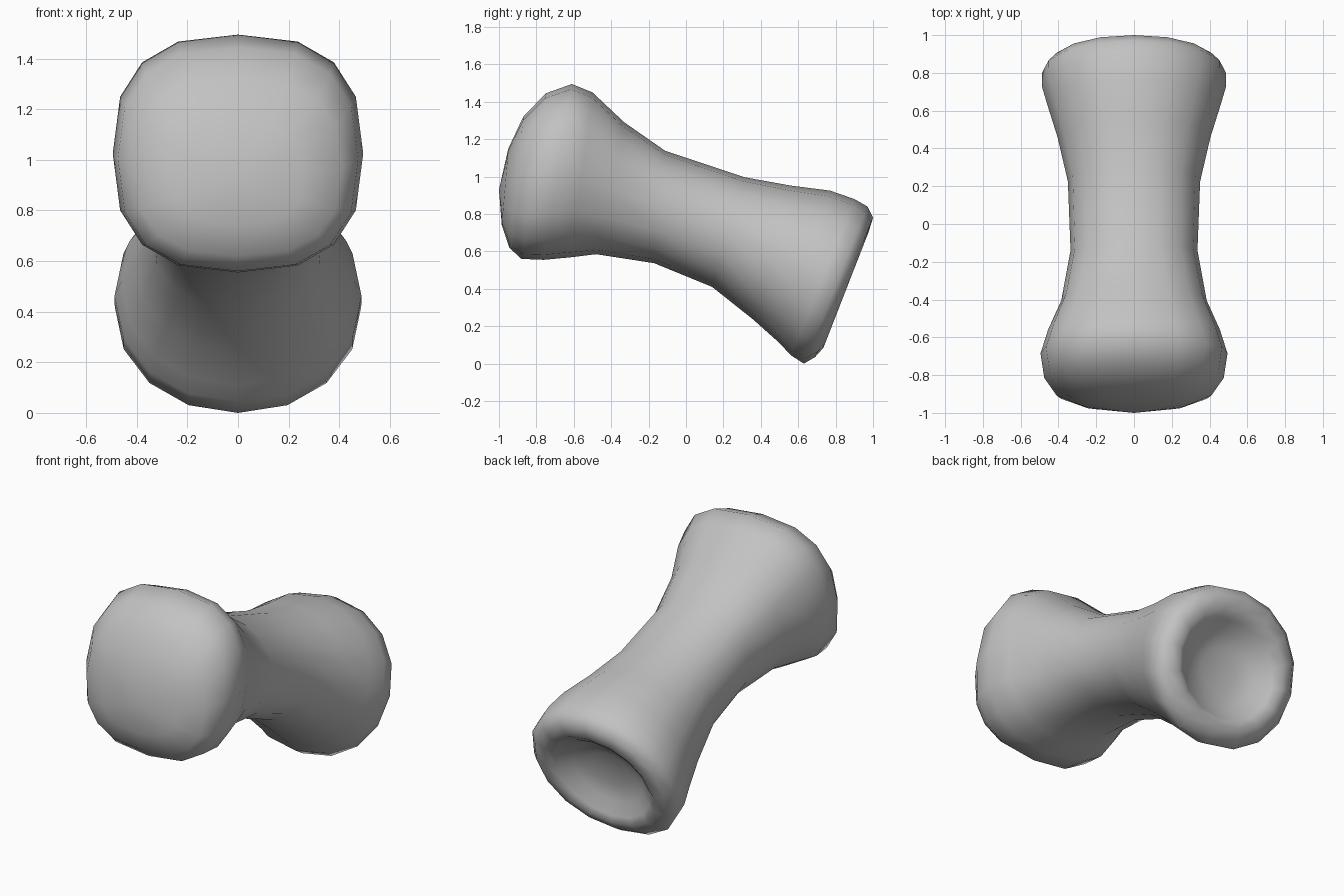
import bpy, bmesh, math
from mathutils import Vector

cube = bpy.data.objects.get("Cube")
if cube:
    bpy.data.objects.remove(cube)

SIDES = 16

# One flat grey
grey = bpy.data.materials.new("plain_grey")
grey.use_nodes = True
colour = (0.54, 0.54, 0.54, 1)
grey.diffuse_color = colour
grey.node_tree.nodes["Principled BSDF"].inputs["Base Color"].default_value = colour

# Sections from the domed front head to the cupped back end:
# top y, top z, bottom y, bottom z, half width, squareness
SECTIONS = [
    (-.95, 1.15, -.985, .74, .26, 2.5),
    (-.87, 1.32, -.945, .62, .41, 2.6),
    (-.75, 1.445, -.88, .56, .475, 2.6),
    (-.61, 1.495, -.76, .555, .495, 2.6),
    (-.50, 1.45, -.62, .568, .455, 2.5),
    (-.33, 1.29, -.48, .585, .385, 2.4),
    (-.11, 1.137, -.17, .537, .336, 2.2),
    (.31, .997, .14, .41, .35, 2.1),
    (.56, .952, .36, .235, .405, 2.1),
    (.77, .925, .50, .11, .46, 2.1),
    (.90, .88, .56, .045, .488, 2.1),
    (.97, .84, .63, 0, .487, 2.1),
    (1.0, .78, .69, .035, .44, 2.1),
    (.975, .70, .735, .085, .37, 2.1),
    (.92, .66, .73, .13, .325, 2.0),
    (.83, .62, .70, .21, .24, 2.0),
    (.78, .54, .71, .32, .13, 2.0),
]


def soft(value, power):
    return math.copysign(abs(value) ** (2 / power), value)


def add_ring(bm, ty, tz, by, bz, width, power):
    top, bottom = Vector((0, ty, tz)), Vector((0, by, bz))
    middle, up = (top + bottom) / 2, (top - bottom) / 2
    ring = []
    for i in range(SIDES):
        a = math.tau * i / SIDES
        side = Vector((width * soft(math.sin(a), power), 0, 0))
        ring.append(bm.verts.new(middle + side + up * soft(math.cos(a), power)))
    return ring


def close_end(bm, ring, centre):
    tip = bm.verts.new(centre)
    for i in range(SIDES):
        bm.faces.new((ring[i], ring[(i + 1) % SIDES], tip))


# Loft the sections, then close the dome and the bottom of the cup
bm = bmesh.new()
rings = [add_ring(bm, *s) for s in SECTIONS]
for a, b in zip(rings, rings[1:]):
    for i in range(SIDES):
        j = (i + 1) % SIDES
        bm.faces.new((a[i], a[j], b[j], b[i]))
close_end(bm, rings[0], (0, -1, .93))
close_end(bm, rings[-1], (0, .735, .43))
bmesh.ops.recalc_face_normals(bm, faces=bm.faces)

mesh = bpy.data.meshes.new("flared_body")
bm.to_mesh(mesh)
bm.free()
mesh.materials.append(grey)
mesh.shade_smooth()
body = bpy.data.objects.new("flared_body", mesh)
bpy.context.collection.objects.link(body)
